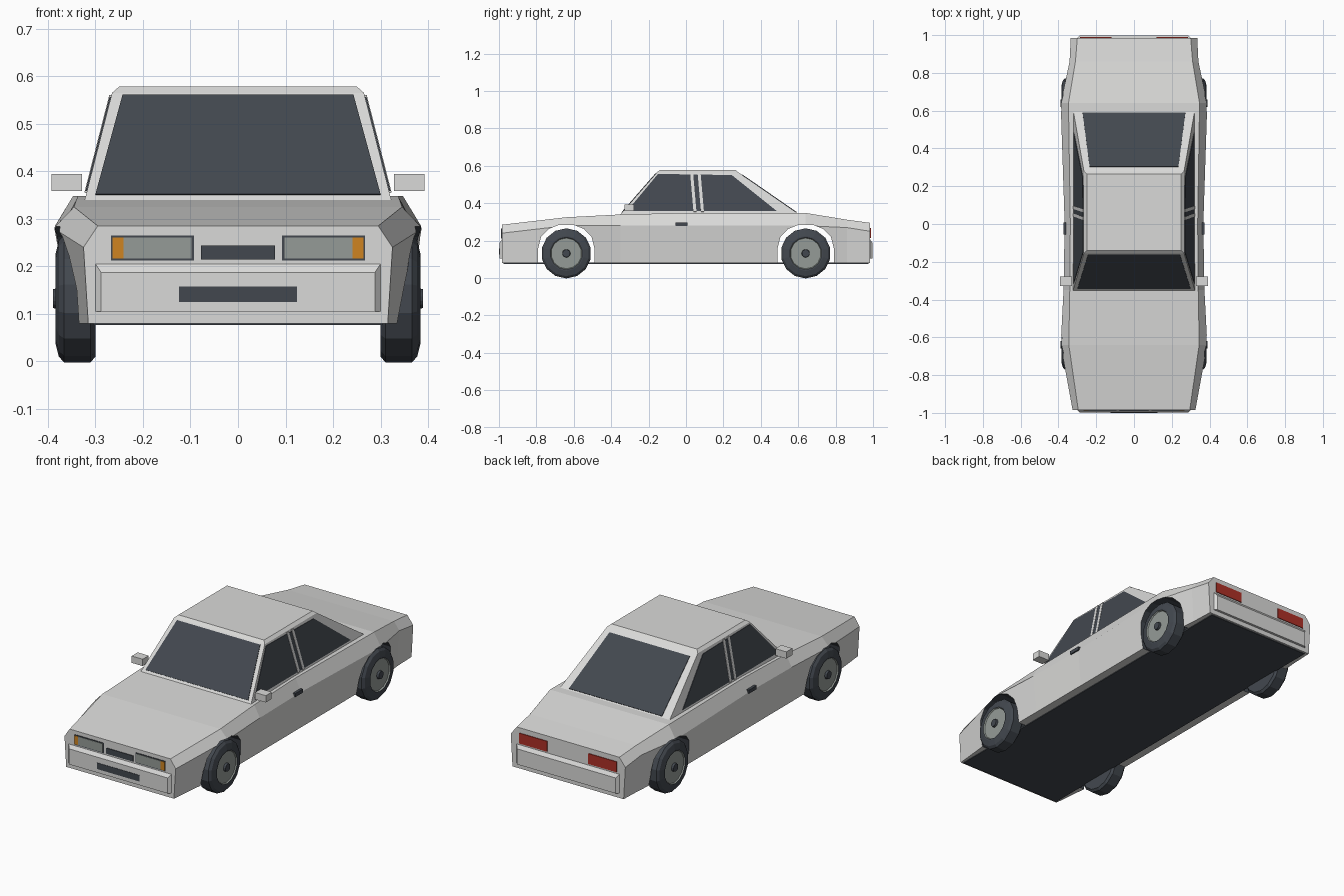
import bpy, bmesh, math
from mathutils import Vector

if "Cube" in bpy.data.objects:
    bpy.data.objects.remove(bpy.data.objects["Cube"], do_unlink=True)


def material(name, r, g, b):
    m = bpy.data.materials.new(name)
    m.use_nodes = True
    m.diffuse_color = (r, g, b, 1)
    m.node_tree.nodes["Principled BSDF"].inputs["Base Color"].default_value = (r, g, b, 1)
    return m


PAINT = material("light_grey_paint", 0.70, 0.70, 0.69)
DARK = material("dark_glass_and_rubber", 0.055, 0.064, 0.078)
RIM = material("lens_and_rim_grey", 0.30, 0.33, 0.31)
AMBER = material("amber_lens", 0.62, 0.23, 0.015)
RED = material("red_lens", 0.42, 0.03, 0.02)


def finish(name, bm, mats):
    bmesh.ops.recalc_face_normals(bm, faces=bm.faces[:])
    mesh = bpy.data.meshes.new(name)
    bm.to_mesh(mesh)
    bm.free()
    for m in mats:
        mesh.materials.append(m)
    ob = bpy.data.objects.new(name, mesh)
    bpy.context.collection.objects.link(ob)
    return ob


def loft(name, rings, mats, bands=None):
    """Skin equal-length rings, cap both ends; bands gives a slot per step."""
    bm = bmesh.new()
    rows = [[bm.verts.new(p) for p in ring] for ring in rings]
    n = len(rows[0])
    bands = bands or [0] * (len(rows) - 1)
    for a, b, slot in zip(rows, rows[1:], bands):
        for i in range(n):
            j = (i + 1) % n
            bm.faces.new((a[i], a[j], b[j], b[i])).material_index = slot
    bm.faces.new(rows[0]).material_index = bands[0]
    bm.faces.new(rows[-1]).material_index = bands[-1]
    return finish(name, bm, mats)


def plate(name, pts, mat, thick=0.006):
    """Thin slab centred on the plane of the given corners."""
    pts = [Vector(p) for p in pts]
    n = (pts[1] - pts[0]).cross(pts[2] - pts[0]).normalized() * thick / 2
    return loft(name, [[p - n for p in pts], [p + n for p in pts]], [mat])


def box(name, x, y, z, mat):
    rings = [[(x[0], y[0], h), (x[1], y[0], h), (x[1], y[1], h), (x[0], y[1], h)] for h in z]
    return loft(name, rings, [mat])


def end_plate(name, x0, x1, z0, z1, y, mat, thick=0.006):
    return plate(name, [(x0, y, z0), (x1, y, z0), (x1, y, z1), (x0, y, z1)], mat, thick)


# Lower body: y, sill width, waist width, waist height, shoulder width, shoulder height
stations = [
    (-0.985, 0.315, 0.325, 0.24, 0.295, 0.285),
    (-0.64, 0.35, 0.388, 0.28, 0.345, 0.325),
    (-0.35, 0.35, 0.373, 0.28, 0.34, 0.34),
    (0.0, 0.35, 0.367, 0.28, 0.337, 0.348),
    (0.64, 0.35, 0.388, 0.28, 0.347, 0.348),
    (0.86, 0.33, 0.341, 0.27, 0.31, 0.312),
    (0.985, 0.325, 0.335, 0.25, 0.30, 0.295),
]
sections = []
for y, wb, wm, zm, wt, zt in stations:
    half = [(wb, 0.08), (wm, zm), (wt, zt)]
    sections.append([(x, y, z) for x, z in half] + [(-x, y, z) for x, z in reversed(half)])
body = loft("lower_body", sections, [PAINT, DARK])

# Wheel arches cut across the body
arch = [(-0.152, 0.02), (-0.150, 0.16), (-0.135, 0.22), (-0.095, 0.262), (-0.04, 0.284)]
arch += [(-a, z) for a, z in reversed(arch)]
for yc in (-0.64, 0.64):
    cutter = loft("arch_cutter", [[(x, yc + a, z) for a, z in arch] for x in (-0.6, 0.6)],
                  [PAINT, DARK], [1])
    cutter.hide_render = True
    mod = body.modifiers.new("arch", "BOOLEAN")
    mod.operation = "DIFFERENCE"
    mod.solver = "EXACT"
    mod.object = cutter
    bpy.context.view_layer.objects.active = body
    bpy.ops.object.modifier_apply(modifier=mod.name)
    bpy.data.objects.remove(cutter, do_unlink=True)

box("floor_pan", (-0.305, 0.305), (-0.975, 0.975), (0.076, 0.084), DARK)

# Cabin with chamfered roof edge
cabin_levels = [(0.33, 0.325, -0.36, 0.62), (0.565, 0.265, -0.155, 0.28), (0.578, 0.25, -0.14, 0.265)]
loft("cabin", [[(-w, a, z), (w, a, z), (w, b, z), (-w, b, z)] for z, w, a, b in cabin_levels], [PAINT])


def side_x(z):
    return 0.325 - (z - 0.33) * 0.2553


def front_y(z):
    return -0.36 + (z - 0.33) * 0.8723


def rear_y(z):
    return 0.62 - (z - 0.33) * 1.4468


def screen(name, slope, w0, z0, w1, z1):
    plate(name, [(-w0, slope(z0), z0), (w0, slope(z0), z0),
                 (w1, slope(z1), z1), (-w1, slope(z1), z1)], DARK)


screen("windscreen", front_y, 0.30, 0.35, 0.243, 0.559)
screen("rear_window", rear_y, 0.272, 0.352, 0.235, 0.55)

# Bumpers with a sloped top edge, one at each end
for s, name in ((-1, "front_bumper"), (1, "rear_bumper")):
    loft(name, [[(-w, s * y, 0.105), (w, s * y, 0.105), (w, s * y, top), (-w, s * y, top)]
                for y, w, top in ((0.97, 0.30, 0.207), (0.985, 0.30, 0.205), (0.998, 0.288, 0.187))], [PAINT])

# Grilles
end_plate("upper_grille", -0.078, 0.078, 0.214, 0.244, -0.986, DARK)
end_plate("lower_grille", -0.124, 0.124, 0.125, 0.158, -0.997, DARK)

# Wheel profile: distance from the centre line, radius
wheel_profile = [(0.30, 0.08), (0.30, 0.122), (0.31, 0.134), (0.366, 0.134), (0.377, 0.122),
                 (0.384, 0.094), (0.384, 0.086), (0.378, 0.082), (0.378, 0.022),
                 (0.389, 0.020), (0.389, 0.012)]
wheel_bands = [1] * 6 + [0] * 2 + [1] * 2
SIDES = 14

for s, side in ((1, "left"), (-1, "right")):
    # Lamps
    end_plate(side + "_headlamp_frame", s * 0.093, s * 0.267, 0.212, 0.265, -0.985, DARK)
    end_plate(side + "_headlamp", s * 0.098, s * 0.241, 0.216, 0.261, -0.986, RIM, 0.008)
    end_plate(side + "_indicator", s * 0.241, s * 0.264, 0.216, 0.261, -0.986, AMBER, 0.008)
    end_plate(side + "_tail_lamp", s * 0.12, s * 0.285, 0.213, 0.268, 0.986, RED)

    # Side glass with two light dividers around a dark pillar
    def side_plate(name, outline, mat, thick):
        plate(side + name, [(s * side_x(z), y, z) for y, z in outline], mat, thick)

    side_plate("_side_glass", [(-0.315, 0.358), (-0.15, 0.556), (0.245, 0.55), (0.485, 0.358)], DARK, 0.006)
    for y in (0.022, 0.062):
        side_plate("_window_divider", [(y + 0.018, 0.354), (y + 0.034, 0.354),
                                       (y + 0.016, 0.56), (y, 0.56)], PAINT, 0.009)

    # Mirror and door handle
    box(side + "_mirror", (s * 0.328, s * 0.392), (-0.328, -0.278), (0.358, 0.394), PAINT)
    box(side + "_door_handle", (s * 0.355, s * 0.374), (-0.055, 0.008), (0.277, 0.296), DARK)

    # Wheels
    for yc, end in ((-0.64, "front"), (0.64, "rear")):
        rings = []
        for x, r in wheel_profile:
            turns = [2 * math.pi * (i + 0.5) / SIDES for i in range(SIDES)]
            rings.append([(s * x, yc + r * math.cos(t), 0.132 + r * math.sin(t)) for t in turns])
        loft(f"{end}_{side}_wheel", rings, [RIM, DARK], wheel_bands)
